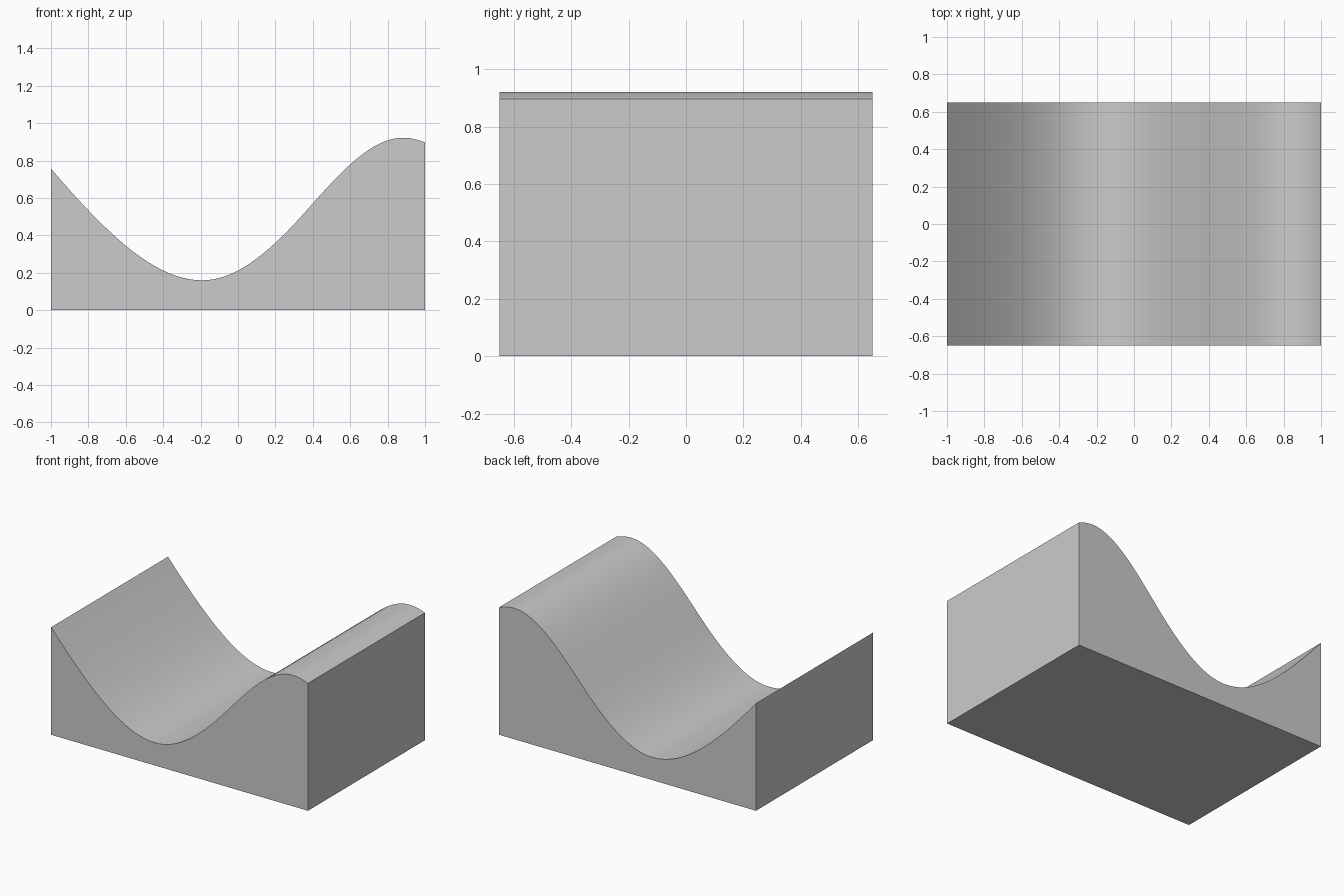
import bpy, bmesh, math

if "Cube" in bpy.data.objects:
    bpy.data.objects.remove(bpy.data.objects["Cube"])

HALF_DEPTH = 0.65
STEPS = 20

# Wave profile knots: x, height, slope
knots = [(-1.0, 0.757, -1.17), (-0.6, 0.345, -0.83), (-0.19, 0.16, 0.0),
         (0.35, 0.515, 1.12), (0.88, 0.922, 0.0), (1.0, 0.897, -0.42)]


def hermite(a, b, t):
    """Point on the smooth curve between two knots."""
    (x0, z0, m0), (x1, z1, m1) = a, b
    h = x1 - x0
    z = ((2*t**3 - 3*t**2 + 1) * z0 + (t**3 - 2*t**2 + t) * h * m0
         + (3*t**2 - 2*t**3) * z1 + (t**3 - t**2) * h * m1)
    return x0 + h * t, z


# Closed outline: wave on top, flat base
wave = [hermite(a, b, i / STEPS) for a, b in zip(knots, knots[1:]) for i in range(STEPS)]
wave.append(knots[-1][:2])
outline = [(-1.0, 0.0), (1.0, 0.0)] + wave[::-1]

# Extrude the outline from front to back
bm = bmesh.new()
face = bm.faces.new([bm.verts.new((x, -HALF_DEPTH, z)) for x, z in outline])
result = bmesh.ops.extrude_face_region(bm, geom=[face], use_keep_orig=True)
back = [v for v in result["geom"] if isinstance(v, bmesh.types.BMVert)]
bmesh.ops.translate(bm, verts=back, vec=(0, 2 * HALF_DEPTH, 0))
bmesh.ops.recalc_face_normals(bm, faces=bm.faces)
mesh = bpy.data.meshes.new("wave_block")
bm.to_mesh(mesh)
bm.free()

block = bpy.data.objects.new("wave_block", mesh)
bpy.context.collection.objects.link(block)

# Smooth wave surface, sharp outer edges
bpy.context.view_layer.objects.active = block
block.select_set(True)
bpy.ops.object.shade_smooth_by_angle(angle=math.radians(25))
